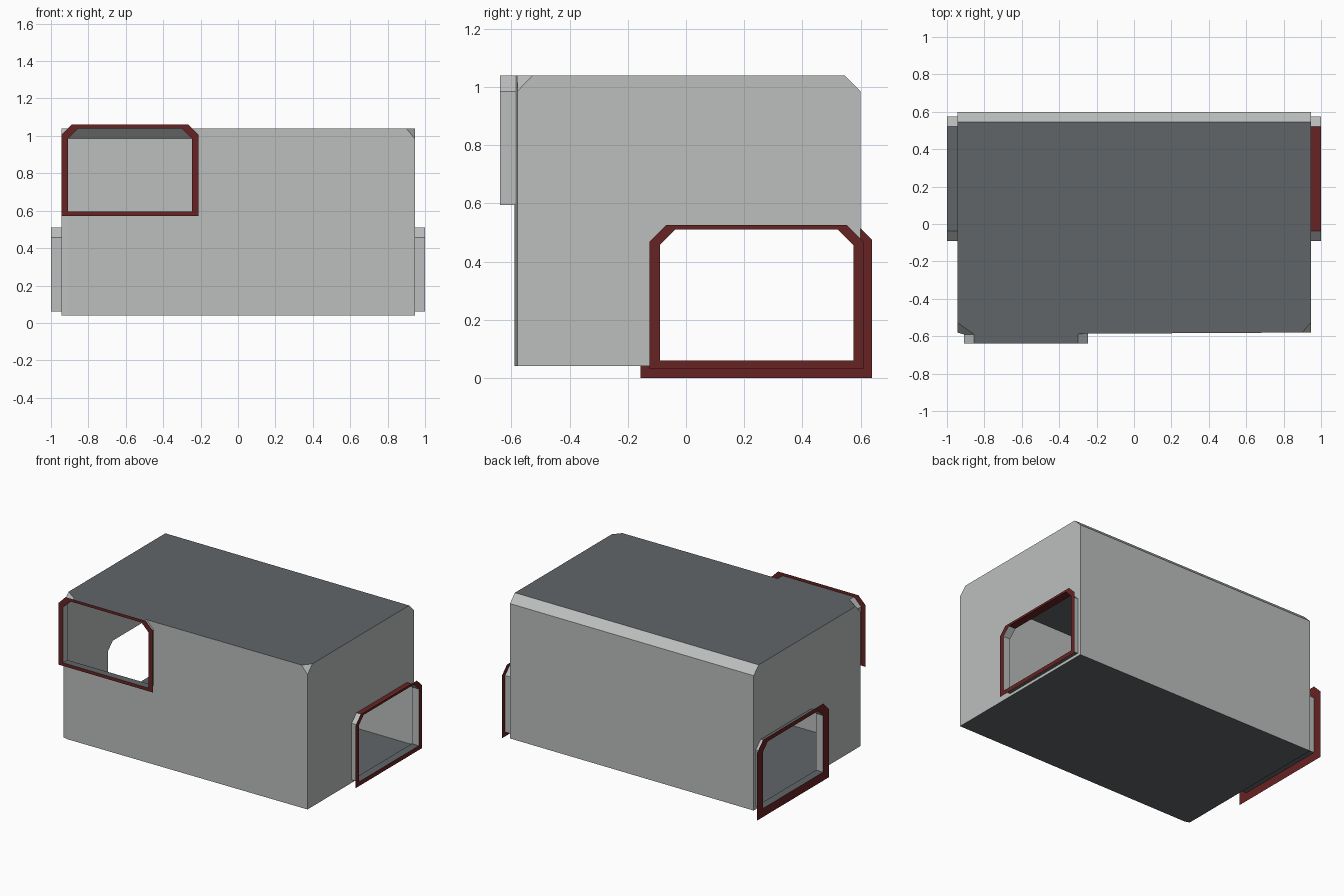
import bpy
from mathutils import Vector
from mathutils.geometry import tessellate_polygon

if "Cube" in bpy.data.objects:
    bpy.data.objects.remove(bpy.data.objects["Cube"])


def material(name, rgb):
    m = bpy.data.materials.new(name)
    m.diffuse_color = (*rgb, 1)
    m.use_nodes = True
    m.node_tree.nodes["Principled BSDF"].inputs["Base Color"].default_value = m.diffuse_color
    return m


WALL = material("light grey wall", (0.50, 0.52, 0.515))
DARK = material("dark slate floor and ceiling", (0.118, 0.130, 0.137))
RED = material("dark red trim", (0.137, 0.017, 0.017))
CENTRE = Vector((0, 0, 0.54))


def surface(name, polys, mats, ref=CENTRE):
    """Thin sheet object; each poly is a list of loops (outline, then holes)."""
    verts, faces, slots = [], [], []
    used = list(dict.fromkeys(mats))
    for loops, mat in zip(polys, mats):
        loops = [[Vector(p) for p in lp] for lp in loops]
        flat = [p for lp in loops for p in lp]
        base = len(verts)
        verts += flat
        if len(loops) == 1 and len(flat) == 4:
            tris = [(0, 1, 2, 3)]
        else:
            tris = tessellate_polygon(loops)
        for t in tris:
            a, b, c = (flat[i] for i in t[:3])
            out = (b - a).cross(c - a).dot((a + b + c) / 3 - ref)
            t = tuple(t) if out > 0 else tuple(reversed(t))
            faces.append([base + i for i in t])
            slots.append(used.index(mat))
    me = bpy.data.meshes.new(name)
    me.from_pydata(verts, [], faces)
    for m in used:
        me.materials.append(m)
    me.polygons.foreach_set("material_index", slots)
    me.update()
    ob = bpy.data.objects.new(name, me)
    bpy.context.collection.objects.link(ob)


def arch(u0, u1, z0, z1, c):
    """Rectangle with both top corners cut off."""
    return [(u0, z0), (u1, z0), (u1, z1 - c), (u1 - c, z1), (u0 + c, z1), (u0, z1 - c)]


def on_x(x, pts):
    return [(x, u, z) for u, z in pts]


def front_y(x):
    # the front wall is very slightly skewed
    return -0.59 + (x + 0.91) * 0.0054


def on_front(pts):
    return [(x, front_y(x), z) for x, z in pts]


X, Z0, Z1, ZC = 0.945, 0.04, 1.04, 0.985
side_open = arch(-0.09, 0.575, 0.06, 0.51, 0.053)
front_open = arch(-0.91, -0.245, 0.595, Z1, 0.055)

# side walls with doorways
side = [(-0.58, Z0), (0.60, Z0), (0.60, ZC), (0.545, Z1), (-0.527, Z1), (-0.58, ZC)]
for name, x in (("left_wall", -X), ("right_wall", X)):
    surface(name, [[on_x(x, side), on_x(x, side_open)]], [WALL])

# front wall, notched by the upper doorway, with its corner cuts
front = [(-0.91, Z0), (X, Z0), (X, ZC), (0.90, Z1), (-0.30, Z1), (-0.245, ZC),
         (-0.245, 0.595), (-0.91, 0.595)]
surface("front_wall", [[on_front(front)]], [WALL])
fl, fr = front_y(-0.91), front_y(0.90)
surface("front_corner_cuts", [
    [[(-X, -0.58, Z0), (-0.91, fl, Z0), (-0.91, fl, ZC), (-X, -0.58, ZC)]],
    [[(-X, -0.58, ZC), (-0.91, fl, ZC), (-0.855, fl, Z1), (-X, -0.527, Z1)]],
    [[(X, -0.58, ZC), (0.90, fr, Z1), (X, -0.527, Z1)]]], [WALL] * 3)

# back wall and its sloped top edge
surface("back_wall", [
    [[(-X, 0.60, Z0), (X, 0.60, Z0), (X, 0.60, ZC), (-X, 0.60, ZC)]],
    [[(-X, 0.60, ZC), (X, 0.60, ZC), (X, 0.545, Z1), (-X, 0.545, Z1)]]], [WALL] * 2)

# floor and ceiling
surface("floor", [[[(-X, -0.58, Z0), (-0.91, fl, Z0), (X, -0.58, Z0),
                    (X, 0.60, Z0), (-X, 0.60, Z0)]]], [DARK])
surface("ceiling", [[[(-X, -0.527, Z1), (-0.855, fl, Z1), (0.90, fr, Z1),
                      (X, -0.527, Z1), (X, 0.545, Z1), (-X, 0.545, Z1)]]], [DARK])


def tunnel(name, inner, outer, top):
    """Short doorway sleeve between two matching loops."""
    n = len(inner)
    pts = [Vector(p) for p in inner + outer]
    ref = sum(pts, Vector()) / len(pts)
    quads = [[[inner[i], inner[(i + 1) % n], outer[(i + 1) % n], outer[i]]] for i in range(n)]
    surface(name, quads, [DARK, WALL, WALL, top, WALL, WALL], ref)


# doorway sleeves
tunnel("left_doorway", on_x(-X, side_open), on_x(-1, side_open), DARK)
tunnel("right_doorway", on_x(X, side_open), on_x(1, side_open), RED)
tunnel("front_doorway", on_front(front_open), [(x, -0.64, z) for x, z in front_open], DARK)

# flat red frames around the doorway mouths
surface("left_frame", [[on_x(-1, arch(-0.157, 0.64, 0, 0.54, 0.065)),
                        on_x(-1, side_open)]], [RED])
surface("right_frame", [[on_x(1, arch(-0.125, 0.61, 0.03, 0.525, 0.056)),
                         on_x(1, side_open)]], [RED])
surface("front_frame", [[[(x, -0.64, z) for x, z in arch(-0.945, -0.21, 0.573, 1.06, 0.056)],
                         [(x, -0.64, z) for x, z in front_open]]], [RED])
